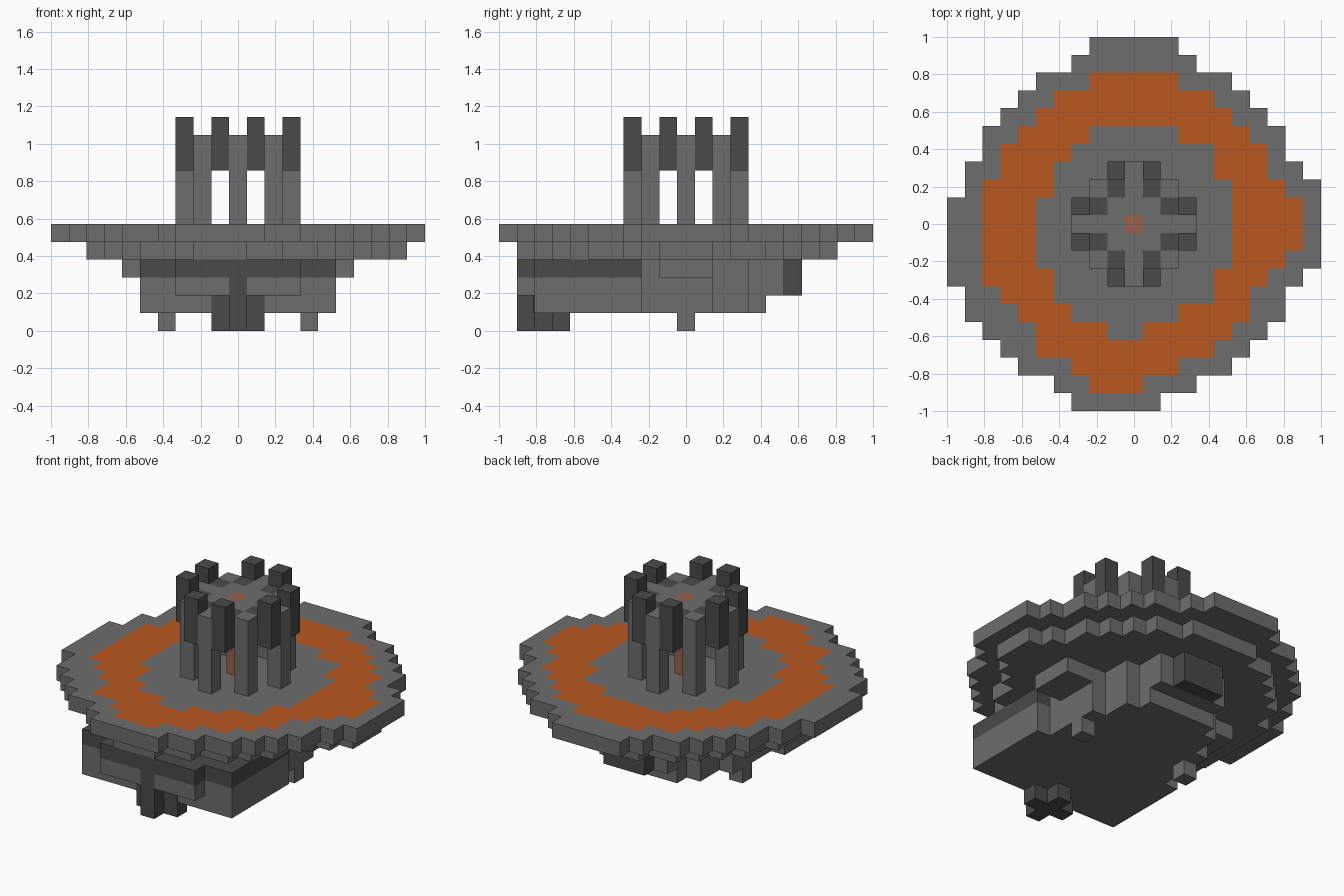
import bpy
import bmesh
from mathutils import Vector

if "Cube" in bpy.data.objects:
    bpy.data.objects.remove(bpy.data.objects["Cube"], do_unlink=True)

GRID = 21
UNIT = 2 / GRID


def make_material(name, color):
    mat = bpy.data.materials.new(name)
    mat.use_nodes = True
    rgba = (*color, 1)
    mat.diffuse_color = rgba
    mat.node_tree.nodes["Principled BSDF"].inputs["Base Color"].default_value = rgba
    return mat


GRAY = make_material("stone gray", (0.153, 0.153, 0.153))
DARK = make_material("dark gray", (0.068, 0.068, 0.068))
ORANGE = make_material("burnt orange", (0.49, 0.098, 0.015))
CLAY = make_material("clay red", (0.33, 0.115, 0.08))


def rows_to_cells(first_row, spans):
    """Footprint cells from one (start, end) span per row."""
    return {(i, first_row + n) for n, (a, b) in enumerate(spans) for i in range(a, b)}


def block(x0, x1, y0, y1):
    return {(i, j) for i in range(x0, x1) for j in range(y0, y1)}


def raise_cells(cells, bottom, top):
    return {(i, j, k) for i, j in cells for k in range(bottom, top)}


def build(name, cells, material, accent=None, rule=None):
    """Blocky solid made of the outer faces of a set of cells."""
    bm = bmesh.new()
    for cell in sorted(cells):
        for axis in range(3):
            for sign in (-1, 1):
                near = list(cell)
                near[axis] += sign
                if tuple(near) in cells:
                    continue
                n, u, v = Vector(), Vector(), Vector()
                n[axis] = sign / 2
                u[(axis + 1) % 3] = sign / 2
                v[(axis + 2) % 3] = 0.5
                mid = Vector(cell) + Vector((0.5, 0.5, 0.5)) + n
                corners = (mid - u - v, mid + u - v, mid + u + v, mid - u + v)
                shift = Vector((GRID / 2, GRID / 2, 0))
                face = bm.faces.new([bm.verts.new((c - shift) * UNIT) for c in corners])
                face.material_index = int(bool(rule and rule(*cell)))
    bmesh.ops.remove_doubles(bm, verts=bm.verts, dist=UNIT / 100)
    mesh = bpy.data.meshes.new(name)
    bm.to_mesh(mesh)
    bm.free()
    mesh.materials.append(material)
    if accent:
        mesh.materials.append(accent)
    obj = bpy.data.objects.new(name, mesh)
    bpy.context.collection.objects.link(obj)
    return obj


# Footprints of the disc, its painted band and the clear middle
disc = rows_to_cells(0, [
    (7, 12), (6, 14), (4, 16), (3, 17), (2, 18), (1, 19), (1, 19), (0, 20),
    *[(0, 21)] * 4, (1, 21), (1, 20), (2, 19), (2, 19), (3, 18), (4, 17),
    (5, 16), (7, 14), (8, 13)])
band = rows_to_cells(1, [
    (8, 11), (7, 13), (5, 15), (5, 16), (4, 17), (3, 17), (2, 18), (2, 19),
    *[(2, 20)] * 3, (2, 19), (3, 18), (3, 18), (4, 17), (5, 16), (6, 15), (8, 13)])
middle = rows_to_cells(4, [
    (9, 11), (7, 13), (6, 15), (6, 15), *[(5, 16)] * 4, (6, 16), (6, 15),
    (7, 15), (8, 13)])

# Main disc with the painted ring, and the smaller step beneath it
ring = band - middle
build("main_disc", raise_cells(disc, 5, 6), GRAY, ORANGE, lambda i, j, k: (i, j) in ring)
build("lower_disc", raise_cells(band, 4, 5), GRAY)

# Hull: wide front block, tapering towards the back
hull_nose = block(7, 14, 1, 2)
hull_base = (block(5, 16, 2, 8) | block(6, 15, 8, 12)
             | block(7, 14, 12, 14) | block(8, 13, 14, 15))
hull_tail = block(8, 13, 15, 16)
side_bumps = block(4, 17, 9, 12)
hull = (raise_cells(hull_base, 1, 4) | raise_cells(hull_nose | hull_tail, 2, 4)
        | raise_cells(side_bumps, 3, 4))
build("hull", hull, GRAY, DARK,
      lambda i, j, k: (k == 3 and j < 8) or (k == 2 and j == 1 and i == 10))
build("rear_engine", raise_cells(block(9, 12, 16, 17), 2, 4), DARK)

# Feet: a cross-shaped front leg and one small foot on each side
cross = block(9, 12, 2, 3) | block(10, 11, 1, 4)
front_leg = raise_cells(cross, 0, 1) | raise_cells(block(10, 11, 1, 2), 0, 2)
build("front_leg", front_leg, DARK)
for side, i in (("right", 6), ("left", 14)):
    build(side + "_foot", raise_cells({(i, 10)}, 0, 1), GRAY)
# Dark shoulders beside the leg, set as thin plates on the hull front
for side, i in (("right", 9), ("left", 11)):
    plate = build(side + "_leg_plate", raise_cells({(i, 2)}, 1, 2), DARK)
    plate.location.y = -0.005

# Tower: pillars around a core, joined by a roof with dark battlements
core = (10, 10)
steps = (-1, 1)
corner_pillars = {(10 + 2 * a, 10 + 2 * b) for a in steps for b in steps}
face_pillars = {(10 + 3 * a, 10) for a in steps} | {(10, 10 + 3 * a) for a in steps}
battlements = ({(10 + 3 * a, 10 + b) for a in steps for b in steps}
               | {(10 + b, 10 + 3 * a) for a in steps for b in steps})
dark_roof = ({(10 + 2 * a, 10 + b) for a in steps for b in steps}
             | {(10 + b, 10 + 2 * a) for a in steps for b in steps})
build("corner_pillars", raise_cells(corner_pillars, 6, 10), GRAY)
build("face_pillars", raise_cells(face_pillars, 6, 11), GRAY)
build("tower_roof", raise_cells(block(8, 13, 8, 13) - {core}, 10, 11), GRAY, DARK,
      lambda i, j, k: (i, j) in dark_roof)
build("battlements", raise_cells(battlements, 9, 12), DARK)
build("tower_core", raise_cells({core}, 6, 11), CLAY)
